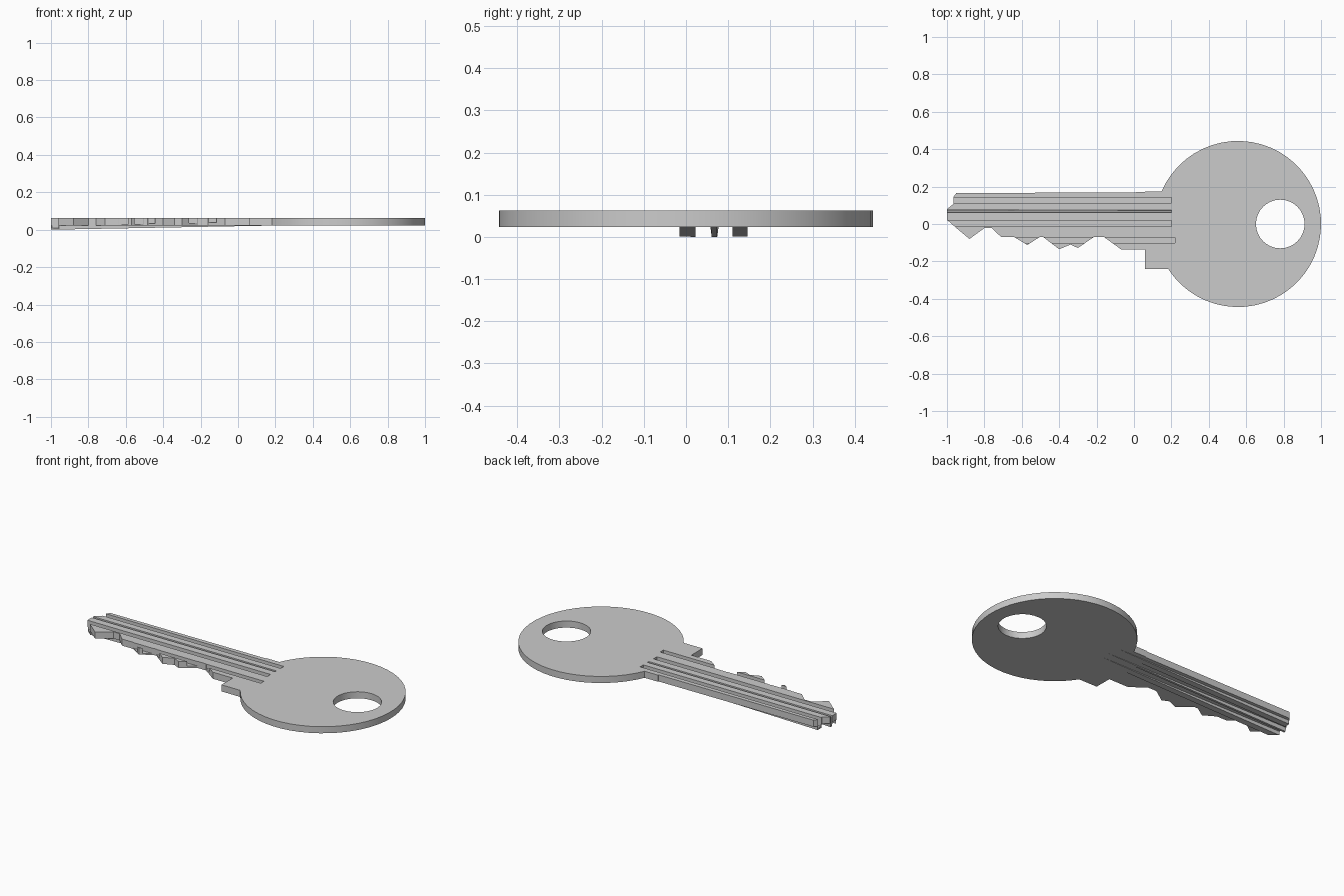
import bpy, bmesh, math

if "Cube" in bpy.data.objects:
    bpy.data.objects.remove(bpy.data.objects["Cube"])

Z0, Z1 = 0.0235, 0.0625          # plate underside and top
CX, R = 0.556, 0.444             # bow centre and radius


def make(name, bm):
    bmesh.ops.recalc_face_normals(bm, faces=bm.faces[:])
    me = bpy.data.meshes.new(name)
    bm.to_mesh(me)
    bm.free()
    ob = bpy.data.objects.new(name, me)
    bpy.context.collection.objects.link(ob)
    return ob


def extruded(name, pts, z0, z1):
    bm = bmesh.new()
    face = bm.faces.new([bm.verts.new((x, y, z0)) for x, y in pts])
    top = bmesh.ops.extrude_face_region(bm, geom=[face])["geom"]
    bmesh.ops.translate(bm, vec=(0, 0, z1 - z0),
                        verts=[v for v in top if isinstance(v, bmesh.types.BMVert)])
    return make(name, bm)


def slope(x):
    # underside of the ridges rises from the tip to the bow
    return Z0 * (x + 1.0) / 1.25


def bar(name, ya, yb, taper, xa, xb, x1, lift, ztop):
    # long wedge; xa / xb are the tip positions of its two sides
    bm = bmesh.new()
    rings = []
    for sa, sb in ((xa, xb), (x1, x1)):
        rings.append([bm.verts.new(p) for p in (
            (sa, ya, ztop), (sb, yb, ztop),
            (sb, yb - taper, slope(sb) + lift), (sa, ya + taper, slope(sa) + lift))])
    a, b = rings
    bm.faces.new(a)
    bm.faces.new(b[::-1])
    for i in range(4):
        j = (i + 1) % 4
        bm.faces.new((a[i], b[i], b[j], a[j]))
    return make(name, bm)


def combine(target, tool, op):
    mod = target.modifiers.new(op, 'BOOLEAN')
    mod.operation = op
    mod.solver = 'EXACT'
    mod.object = tool
    bpy.context.view_layer.objects.active = target
    bpy.ops.object.modifier_apply(modifier=mod.name)
    bpy.data.objects.remove(tool)


# Outline: blade tip, cut teeth, shoulder, round bow, straight back
outline = [(-0.95, 0.165), (-0.965, 0.145), (-0.965, 0.107), (-1.0, 0.08), (-1.0, 0.02),
           (-0.88, -0.08), (-0.80, -0.022), (-0.76, -0.022), (-0.71, -0.07), (-0.64, -0.07),
           (-0.57, -0.112), (-0.505, -0.07), (-0.485, -0.07), (-0.40, -0.135),
           (-0.34, -0.11), (-0.30, -0.128), (-0.215, -0.07), (-0.16, -0.07),
           (-0.07, -0.135), (0.06, -0.135), (0.06, -0.24)]
start = -math.pi + math.asin(0.24 / R)
end = math.pi - math.asin(0.175 / R)
N = 44
outline += [(CX + R * math.cos(start + (end - start) * i / N),
             R * math.sin(start + (end - start) * i / N)) for i in range(N + 1)]
outline += [(0.06, 0.175), (0.06, 0.17)]
key = extruded("key", outline, Z0, Z1)

# Keyring hole
hole = [(0.782 + 0.13 * math.cos(math.tau * i / 32), 0.13 * math.sin(math.tau * i / 32))
        for i in range(32)]
combine(key, extruded("hole_cutter", hole, -0.1, 0.2), 'DIFFERENCE')

# Lengthwise channels: ridges under the blade, hollowed by grooves from above
channels = [(0.11, 0.146, 0.0, -0.964, -0.964),
            (0.055, 0.08, 0.006, -0.999, -0.999),
            (-0.016, 0.022, 0.0, -0.956, -0.999)]
for ya, yb, taper, xa, xb in channels:
    combine(key, bar("ridge", ya, yb, taper, xa, xb, 0.27, 0.0, 0.045), 'UNION')
for ya, yb, taper, xa, xb in channels:
    w = 0.003
    combine(key, bar("groove_cutter", ya + w, yb - w, taper, -1.1, -1.1, 0.2, 0.009, 0.1),
            'DIFFERENCE')

# Shallow groove beside the teeth
combine(key, bar("groove_cutter", -0.102, -0.072, 0.0, -0.7, -0.7, 0.22, 0.022, 0.1),
        'DIFFERENCE')

bpy.ops.object.select_all(action='DESELECT')
key.select_set(True)
bpy.context.view_layer.objects.active = key
bpy.ops.object.shade_smooth_by_angle(angle=math.radians(20))
